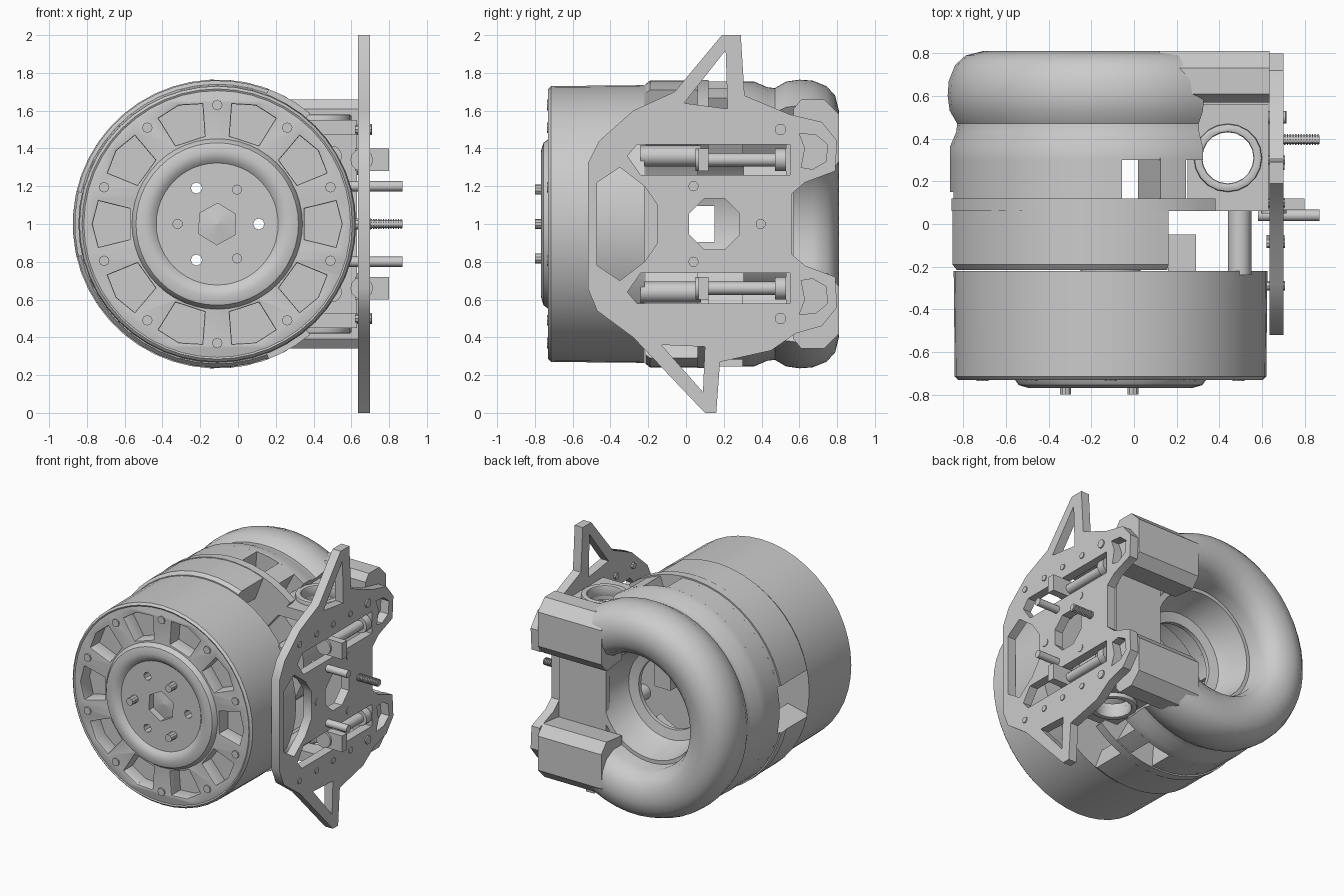
import bpy, bmesh
from math import sin, cos, pi, radians
from mathutils import Matrix, Euler, Vector

if "Cube" in bpy.data.objects:
    bpy.data.objects.remove(bpy.data.objects["Cube"])

CX, CZ = -0.11, 1.0          # drum axis runs along y through here


def add(name, bm):
    bmesh.ops.recalc_face_normals(bm, faces=bm.faces)
    me = bpy.data.meshes.new(name)
    bm.to_mesh(me)
    bm.free()
    ob = bpy.data.objects.new(name, me)
    bpy.context.collection.objects.link(ob)
    return ob


def lathe(name, prof, a0=0, a1=360, seg=48):
    """Closed (radius, y) profile swept round the drum axis."""
    bm = bmesh.new()
    full = a1 - a0 >= 360
    n = max(2, round(seg * (a1 - a0) / 360))
    rows = []
    for i in range(n if full else n + 1):
        a = radians(a0 + (a1 - a0) * i / n)
        rows.append([bm.verts.new((CX + r * cos(a), y, CZ + r * sin(a))) for r, y in prof])
    m = len(prof)
    for i in range(n):
        p, q = rows[i], rows[(i + 1) % len(rows)]
        for j in range(m):
            bm.faces.new((p[j], p[(j + 1) % m], q[(j + 1) % m], q[j]))
    if not full:
        bm.faces.new(rows[0])
        bm.faces.new(rows[-1])
    return add(name, bm)


def rect(r0, r1, y0, y1):
    return [(r0, y0), (r1, y0), (r1, y1), (r0, y1)]


def circle(x, y, r, n=16, off=0.0):
    return [(x + r * cos(off + 2 * pi * i / n), y + r * sin(off + 2 * pi * i / n)) for i in range(n)]


ROT = {'x': Euler((pi / 2, 0, pi / 2)), 'y': Euler((pi / 2, 0, 0)), 'z': Euler((0, 0, 0))}


def plate(name, axis, lo, hi, loops, bevel=0.0):
    """Outline with holes (2D loops) extruded along an axis from lo to hi."""
    cu = bpy.data.curves.new(name, 'CURVE')
    cu.dimensions, cu.fill_mode = '2D', 'BOTH'
    cu.extrude = (hi - lo) / 2 - bevel
    cu.bevel_depth, cu.offset, cu.bevel_resolution = bevel, -bevel, 1
    for pts in loops:
        sp = cu.splines.new('POLY')
        sp.points.add(len(pts) - 1)
        for p, (u, v) in zip(sp.points, pts):
            p.co = (u, v, 0, 1)
        sp.use_cyclic_u = True
    tmp = bpy.data.objects.new(name + "_curve", cu)
    bpy.context.collection.objects.link(tmp)
    dg = bpy.context.evaluated_depsgraph_get()
    me = bpy.data.meshes.new_from_object(tmp.evaluated_get(dg))
    bpy.data.objects.remove(tmp)
    mid = (lo + hi) / 2
    off = {'x': (mid, 0, 0), 'y': (0, mid, 0), 'z': (0, 0, mid)}[axis]
    me.transform(Matrix.Translation(off) @ ROT[axis].to_matrix().to_4x4())
    bm = bmesh.new()
    bm.from_mesh(me)
    bmesh.ops.remove_doubles(bm, verts=bm.verts, dist=1e-5)
    return add(name, bm)


def box(name, x, y, z):
    bm = bmesh.new()
    bmesh.ops.create_cube(bm, size=1)
    for v in bm.verts:
        v.co = [(a[0] + a[1]) / 2 + c * (a[1] - a[0]) for a, c in zip((x, y, z), v.co)]
    return add(name, bm)


def rod(name, p, q, r, seg=12):
    p, q = Vector(p), Vector(q)
    bm = bmesh.new()
    rot = (q - p).to_track_quat('Z', 'Y').to_matrix().to_4x4()
    bmesh.ops.create_cone(bm, cap_ends=True, segments=seg, radius1=r, radius2=r,
                          depth=(q - p).length, matrix=Matrix.Translation((p + q) / 2) @ rot)
    return add(name, bm)


def polar(r, deg):
    return CX + r * cos(radians(deg)), CZ + r * sin(radians(deg))


# front drum: shell, pocketed face, pocket floor
lathe("drum_shell", [(0.66, -0.7), (0.715, -0.73), (0.73, -0.715), (0.735, -0.22), (0.27, -0.22),
                     (0.27, -0.27), (0.66, -0.27)])
pockets = [[polar(0.47, k * 36 - 10), polar(0.64, k * 36 - 11), polar(0.66, k * 36),
            polar(0.64, k * 36 + 11), polar(0.47, k * 36 + 10)] for k in range(10)]
plate("wheel_face", 'y', -0.725, -0.58, [circle(CX, CZ, 0.715, 48), circle(CX, CZ, 0.34, 32)] + pockets, 0.008)
lathe("pocket_floor", rect(0.3, 0.7, -0.62, -0.57))
for k in range(10):
    x, z = polar(0.63, 90 + 36 * k)
    rod("rim_bolt", (x, -0.735, z), (x, -0.7, z), 0.028, 8)

# front hub: rounded ring, drilled disc, pins
lathe("hub_ring", [(0.46, -0.6), (0.455, -0.72), (0.43, -0.755), (0.385, -0.768), (0.34, -0.755),
                   (0.31, -0.72), (0.31, -0.6)])
plate("hub_disc", 'y', -0.735, -0.66, [circle(CX, CZ, 0.33, 32), circle(CX, CZ, 0.11, 6, 0.5)]
      + [circle(*polar(0.22, a), 0.03, 8) for a in (0, 120, 240)])
lathe("hub_core", [(0.001, -0.70), (0.14, -0.68), (0.14, -0.1), (0.001, -0.1)], seg=24)
for a in (60, 180, 300):
    x, z = polar(0.21, a)
    rod("hub_pin", (x, -0.8, z), (x, -0.7, z), 0.027, 10)

# middle bands and flange, split on the left side and mirrored top to bottom
for a, b in ((69, 167), (193, 291)):
    lathe("middle_band", [(0.58, -0.215), (0.74, -0.215), (0.76, -0.19), (0.76, 0.06), (0.58, 0.06)], a, b)
for a, b in ((50, 167), (193, 310)):
    lathe("flange", rect(0.42, 0.765, 0.06, 0.12), a, b)

# rear scroll: slotted front portion, grooved body, large rounded ring
lathe("scroll_front", rect(0.42, 0.755, 0.15, 0.30), 86, 274)
for a, b in ((86, 167), (193, 274)):
    lathe("scroll_lip", rect(0.42, 0.755, 0.12, 0.15), a, b)
for a, b in ((62, 72), (288, 298)):
    lathe("scroll_end", rect(0.42, 0.755, 0.12, 0.31), a, b)
lathe("scroll_ring", [(0.42, 0.30), (0.755, 0.30), (0.755, 0.36), (0.725, 0.43), (0.72, 0.47), (0.755, 0.53),
                      (0.765, 0.6), (0.76, 0.67), (0.73, 0.745), (0.68, 0.79), (0.6, 0.81), (0.51, 0.795),
                      (0.45, 0.75), (0.415, 0.67)], 55, 305)
lathe("rear_funnel", [(0.43, 0.57), (0.39, 0.57), (0.36, 0.42), (0.33, 0.35), (0.26, 0.335), (0.26, 0.305),
                      (0.43, 0.305)], seg=36)

# right-hand ducts, ported shelves and supports, top and bottom
duct = [(0.57, 1.28), (0.57, 1.61), (0.61, 1.66), (0.73, 1.66), (0.81, 1.58), (0.81, 1.33), (0.75, 1.26)]
for s in (1, -1):
    def Z(z):
        return 1 + s * (z - 1)

    def span(a, b):
        return tuple(sorted((Z(a), Z(b))))
    plate("outlet_duct", 'x', 0.12, 0.635, [[(y, Z(z)) for y, z in duct]])
    plate("port_shelf", 'z', *span(1.47, 1.55),
          [[(0.25, 0.06), (0.63, 0.06), (0.63, 0.56), (0.25, 0.56)], circle(0.44, 0.31, 0.13, 20)])
    plate("port_collar", 'z', *span(1.5, 1.58), [circle(0.44, 0.31, 0.16, 20), circle(0.44, 0.31, 0.12, 20)], 0.01)
    rod("spacer_post", (0.495, -0.24, Z(1.36)), (0.495, 0.08, Z(1.36)), 0.055, 16)
    # pivot cylinder seen in the plate slot, with end collars and tab
    rod("pivot_bar", (0.655, 0.07, Z(1.34)), (0.655, 0.53, Z(1.34)), 0.035)
    for y in (0.05, 0.47):
        rod("pivot_collar", (0.655, y, Z(1.34)), (0.655, y + 0.06, Z(1.34)), 0.06)
    box("pivot_tab", (0.62, 0.80), (0.065, 0.12), span(1.28, 1.40))
    rod("mount_rod", (0.3, 0.5, Z(1.5)), (0.71, 0.5, Z(1.5)), 0.03)
    for y in (-0.29, -0.09, 0.1, 0.3, 0.5):
        rod("plate_bolt", (0.62, y, Z(1.5)), (0.707, y, Z(1.5)), 0.022, 8)
    rod("long_stud", (0.58, 0.04, Z(1.2)), (0.87, 0.04, Z(1.2)), 0.027)
    rod("plate_bolt", (0.62, 0.28, Z(1.2)), (0.705, 0.28, Z(1.2)), 0.028, 8)
box("duct_wall", (0.25, 0.63), (0.53, 0.57), (0.5, 1.5))
box("terminal_block", (0.16, 0.29), (-0.22, -0.05), (0.8, 1.2))
rod("plate_bolt", (0.62, -0.08, 1), (0.705, -0.08, 1), 0.028, 8)

# threaded centre stud
n = 24
thread = rod("threaded_stud", (0.6, 0.395, 1), (0.87, 0.395, 1), 0.02)
for i in range(14):
    x = 0.69 + i * 0.013
    rod("stud_thread", (x, 0.395, 1), (x + 0.006, 0.395, 1), 0.027, 10)

# side mounting plate with windows
outline = [(-0.52, 0.66), (-0.47, 0.54), (-0.28, 0.40), (0.1, 0.0), (0.16, 0.0), (0.18, 0.27), (0.45, 0.33),
           (0.58, 0.42), (0.72, 0.46), (0.80, 0.56), (0.79, 0.72), (0.63, 0.78), (0.56, 0.84), (0.56, 1.16),
           (0.63, 1.22), (0.79, 1.28), (0.80, 1.44), (0.72, 1.54), (0.55, 1.58), (0.31, 1.68), (0.29, 2.0),
           (0.19, 2.0), (-0.06, 1.7), (-0.28, 1.60), (-0.46, 1.44), (-0.52, 1.32)]
slot = [(-0.24, 1.26), (0.55, 1.26), (0.55, 1.42), (-0.26, 1.42), (-0.31, 1.36)]
loop_hole = [(0.61, 1.30), (0.67, 1.29), (0.74, 1.33), (0.75, 1.42), (0.69, 1.47), (0.60, 1.48), (0.63, 1.40)]
holes = [[(-0.47, 0.78), (-0.47, 1.22), (-0.35, 1.3), (-0.22, 1.2), (-0.15, 1.1), (-0.15, 0.9), (-0.22, 0.8), (-0.35, 0.7)],
         [(-0.01, 1.64), (0.21, 1.92), (0.22, 1.61)],
         [(-0.13, 0.36), (0.09, 0.11), (0.1, 0.35)],
         circle(0.15, 1, 0.145, 8, pi / 8)]
for h in (slot, loop_hole):
    holes += [h, [(y, 2 - z) for y, z in h]]
plate("mounting_plate", 'x', 0.635, 0.70, [outline] + holes)

# smooth shading with sharp edges kept
bpy.ops.object.select_all(action='SELECT')
bpy.context.view_layer.objects.active = thread
bpy.ops.object.shade_smooth_by_angle(angle=radians(35))
